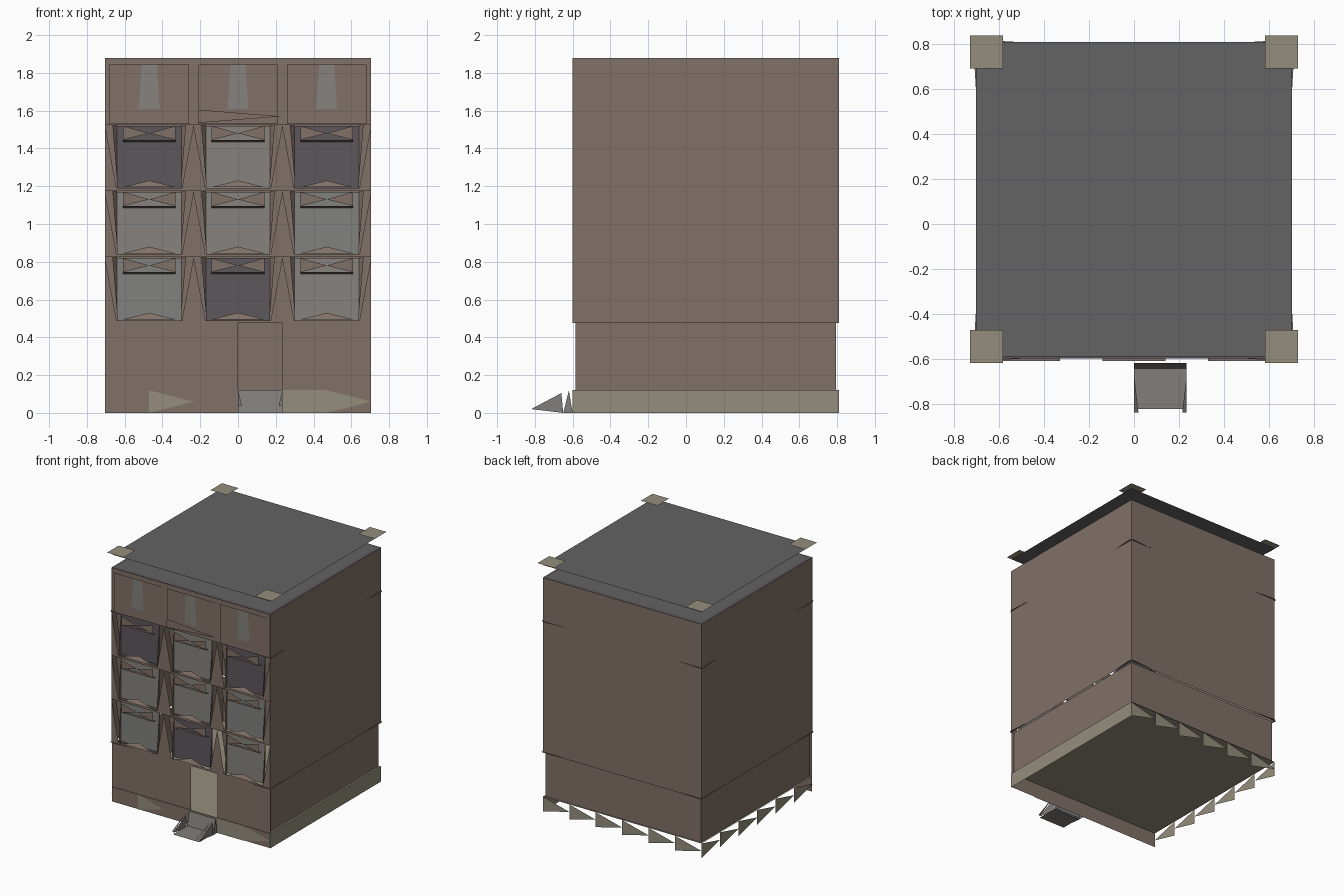
import bpy, math

if "Cube" in bpy.data.objects:
    bpy.data.objects.remove(bpy.data.objects["Cube"])

H, CY = 0.705, 0.105          # half width of the block, y of its centre
FRONT, RIGHT, BACK, LEFT = range(4)
BAYS = (-0.47, 0.0, 0.47)
ROWS = (0.475, 0.825, 1.175)
ATTIC, TOP = 1.525, 1.88


def material(name, rgb):
    m = bpy.data.materials.new(name)
    m.diffuse_color = (*rgb, 1)
    m.use_nodes = True
    m.node_tree.nodes["Principled BSDF"].inputs["Base Color"].default_value = m.diffuse_color
    return m


BRICK = material("brick", (0.22, 0.165, 0.135))
STONE = material("stone", (0.30, 0.27, 0.20))
GLASS = material("light_glass", (0.24, 0.225, 0.21))
GLASS_B = material("grey_glass", (0.22, 0.225, 0.21))
DARK = material("dark_glass", (0.11, 0.095, 0.105))
ROOF = material("roofing", (0.125, 0.125, 0.125))
STEEL = material("step_grey", (0.22, 0.21, 0.20))


def part(name, polys, mat):
    """One object made of loose flat polygons."""
    verts, faces = [], []
    for p in polys:
        faces.append(range(len(verts), len(verts) + len(p)))
        verts += p
    me = bpy.data.meshes.new(name)
    me.from_pydata(verts, [], [list(f) for f in faces])
    me.materials.append(mat)
    ob = bpy.data.objects.new(name, me)
    bpy.context.collection.objects.link(ob)
    return ob


def on(side, pts):
    """Points (u along wall, z, outward offset) placed on one side."""
    out = []
    for u, z, o in pts:
        x, y = u, -H - o
        for _ in range(side):
            x, y = -y, x
        out.append((x, y + CY, z))
    return out


def rect(side, u0, u1, z0, z1, o=0.0):
    return on(side, [(u0, z0, o), (u1, z0, o), (u1, z1, o), (u0, z1, o)])


def flat(x0, x1, y0, y1, z):
    return [(x0, y0, z), (x1, y0, z), (x1, y1, z), (x0, y1, z)]


# Plain upper and lower walls
sides = (RIGHT, BACK, LEFT)
part("upper_walls", [rect(s, -H, H, ROWS[0], TOP) for s in sides], BRICK)
part("lower_walls", [rect(s, -H + .015, H - .015, 0.12, ROWS[0], -0.015) for s in sides], BRICK)

# Front ground floor with door opening
part("front_lower_wall", [rect(FRONT, -H, 0, 0, ROWS[0], -0.005),
                          rect(FRONT, 0.235, H, 0, ROWS[0], -0.005),
                          rect(FRONT, 0, 0.235, 0, 0.12, -0.005)], BRICK)

# Plinth: solid on the right, broken into sideways triangles elsewhere
plinth = [rect(RIGHT, -H, H, 0, 0.12), rect(FRONT, 0.235, 0.47, 0, 0.12)]
cell = 2 * H / 6


def plinth_tooth(side, u):
    return on(side, [(u, 0, 0), (u + cell, 0.06, 0), (u, 0.12, 0)])


plinth += [plinth_tooth(FRONT, -0.47), plinth_tooth(FRONT, 0.47)]
for s in (BACK, LEFT):
    plinth += [plinth_tooth(s, -H + i * cell) for i in range(6)]
part("plinth", plinth, STONE)
part("ground_floor", [flat(-H, H, CY - H, CY + H, 0.12)], STONE)

# Window panes, lintels and sills
panes = {DARK: [], GLASS: [], GLASS_B: []}
pattern = ((GLASS_B, DARK, GLASS), (GLASS, GLASS, GLASS_B), (DARK, GLASS, DARK))
lintels, sills = [], []
for r, z in enumerate(ROWS):
    for c, x in enumerate(BAYS):
        panes[pattern[r][c]].append(rect(FRONT, x - .17, x + .17, z + .015, z + .345, -0.03))
        t = z + 0.345
        # bow-tie lintel face and its underside
        for d in (-1, 1):
            lintels.append(on(FRONT, [(x + d * .14, t - .075, .01), (x + d * .14, t, .01),
                                      (x, t - .04, .01)]))
        lintels.append(on(FRONT, [(x - .14, t - .075, .01), (x + .14, t - .075, .01),
                                  (x + .14, t - .085, -.03), (x - .14, t - .085, -.03)]))
        sills.append(on(FRONT, [(x - .14, z + .02, .01), (x + .14, z + .02, .01),
                                (x, z + .055, -.01)]))
for m, p in panes.items():
    part("window_panes_" + m.name, p, m)
part("window_lintels", lintels, BRICK)
part("window_sills", sills, BRICK)

# Tapering piers between the bays, with side reveals
piers = []
for z in ROWS:
    for x in (-H, -0.235, 0.235, H):
        a, b = max(x - .065, -H), min(x + .065, H)
        piers.append(on(FRONT, [(a, z, 0), (b, z, 0), (x, z + .35, 0)]))
        for e in (a, b):
            if abs(e) < H:
                piers.append(on(FRONT, [(e, z, 0), (e, z, -.03), (e, z + .33, -.03)]))
                w = .025 if e > x else -.025
                piers.append(on(FRONT, [(e, z + .35, -.03), (e - w, z + .35, 0), (e, z + .05, -.03)]))
    piers.append(rect(FRONT, -H, H, z, z + .015, 0))
part("facade_piers", piers, BRICK)

# Attic storey with three framed panels and tapered windows
part("attic_wall", [rect(FRONT, -H, H, ATTIC, TOP, -0.01)], BRICK)
part("attic_panels", [rect(FRONT, x - .21, x + .21, ATTIC + .005, 1.845, 0) for x in BAYS], BRICK)
part("attic_windows", [on(FRONT, [(x - .055, 1.61, .004), (x + .055, 1.61, .004),
                                  (x + .04, 1.845, .004), (x - .04, 1.845, .004)])
                       for x in BAYS], GLASS)
part("attic_ledge", [on(FRONT, [(-.21, 1.605, .01), (-.21, 1.535, .01), (.23, 1.57, .01)])], BRICK)

# Cornice slivers at the wall ends
slivers = []
for s in range(4):
    for z in (ROWS[0] + .005, ATTIC + .005):
        for d in (-1, 1):
            slivers.append(on(s, [(d * H, z, 0), (d * H, z, .012), (d * (H - .2), z, 0)]))
part("cornice_slivers", slivers, BRICK)

# Roof: lower deck with rim, floating upper sheet, corner plates
part("lower_roof", [flat(-H + .03, H - .03, CY - H + .03, CY + H - .03, TOP)], ROOF)
rim = []
for s in range(4):
    rim.append(on(s, [(-H, TOP, 0), (H, TOP, 0), (H - .03, TOP, -.03), (-H + .03, TOP, -.03)]))
part("roof_rim", rim, DARK)
part("upper_roof", [flat(-H, H, CY - H + .01, CY + H, 1.98)], ROOF)
part("corner_plates", [flat(x - .0735, x + .0735, y - .0735, y + .0735, 2.0)
                       for x in (-.6575, .6575) for y in (-.545, .767)], STONE)

# Entrance step: plate, riser and side cheeks
part("step_plate", [flat(0, .235, -.825, -.64, 0.01)], STEEL)
part("step_riser", [[(0, -.645, 0), (.235, -.645, 0), (.235, -.62, .12), (0, -.62, .12)]], STEEL)
cheeks = []
for x in (0, .235):
    cheeks.append([(x, -.82, .02), (x, -.65, 0), (x, -.66, .105)])
    cheeks.append([(x, -.65, 0), (x, -.60, 0), (x, -.62, .12)])
    i = .02 if x == 0 else -.02
    cheeks.append([(x, -.84, .04), (x + i, -.84, .04), (x, -.67, .12)])
part("step_cheeks", cheeks, STEEL)
